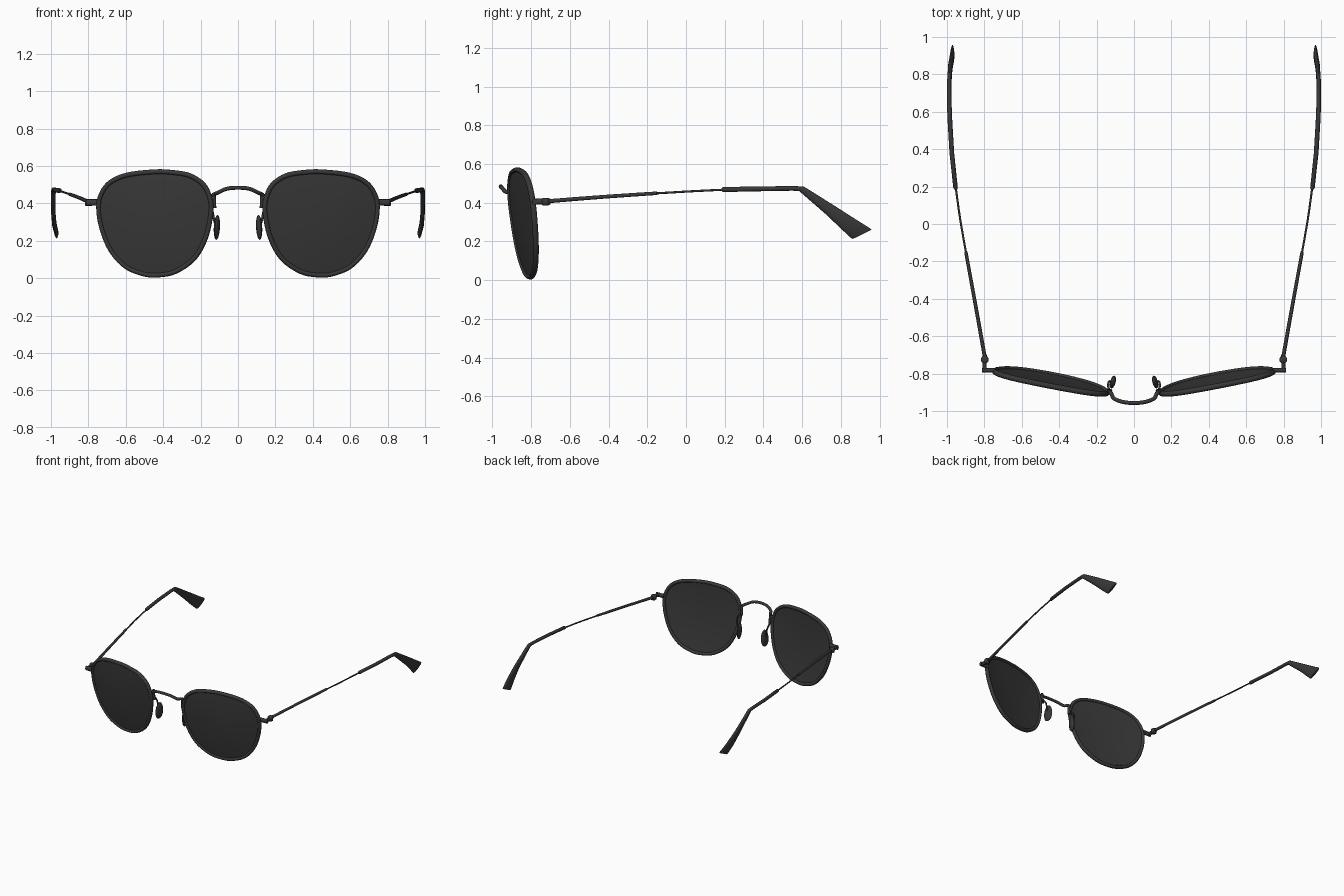
import bpy, bmesh, math
from mathutils import Vector

cube = bpy.data.objects.get("Cube")
if cube:
    bpy.data.objects.remove(cube, do_unlink=True)

black = bpy.data.materials.new("matte black")
black.use_nodes = True
colour = (0.04, 0.04, 0.04, 1)
black.diffuse_color = colour
bsdf = black.node_tree.nodes["Principled BSDF"]
bsdf.inputs["Base Color"].default_value = colour
bsdf.inputs["Roughness"].default_value = 0.6


def loft(name, rings, closed=False, sides=(1, -1), angle=50):
    """Skin a row of point rings; make a left (+x) and a mirrored right copy."""
    for side in sides:
        bm = bmesh.new()
        rows = [[bm.verts.new((p[0] * side, p[1], p[2])) for p in ring] for ring in rings]
        n = len(rows[0])
        pairs = list(zip(rows, rows[1:]))
        if closed:
            pairs.append((rows[-1], rows[0]))
        else:
            bm.faces.new(rows[0])
            bm.faces.new(rows[-1])
        for a, b in pairs:
            for i in range(n):
                j = (i + 1) % n
                bm.faces.new((a[i], a[j], b[j], b[i]))
        bmesh.ops.recalc_face_normals(bm, faces=bm.faces)
        full = name if len(sides) == 1 else ("left_" if side > 0 else "right_") + name
        mesh = bpy.data.meshes.new(full)
        bm.to_mesh(mesh)
        bm.free()
        mesh.materials.append(black)
        ob = bpy.data.objects.new(full, mesh)
        bpy.context.collection.objects.link(ob)
        bpy.ops.object.select_all(action='DESELECT')
        ob.select_set(True)
        bpy.context.view_layer.objects.active = ob
        bpy.ops.object.shade_smooth_by_angle(angle=math.radians(angle))


def ellipse(c, a, b, n=12):
    return [c + a * math.cos(2 * math.pi * i / n) + b * math.sin(2 * math.pi * i / n)
            for i in range(n)]


def spline(points, closed=False, steps=5):
    """Smooth path through the points (Catmull-Rom)."""
    p = [Vector(q) for q in points]
    n = len(p)
    at = (lambda i: p[i % n]) if closed else (lambda i: p[max(0, min(n - 1, i))])
    out = []
    for i in range(n if closed else n - 1):
        a, b, c, d = at(i - 1), at(i), at(i + 1), at(i + 2)
        for k in range(steps):
            t = k / steps
            out.append(0.5 * (2 * b + (c - a) * t + (2 * a - 5 * b + 4 * c - d) * t * t
                              + (3 * b - a - 3 * c + d) * t ** 3))
    return out if closed else out + [p[-1]]


def tube(name, path, r0, r1=None, ref=(0, 0, 1), closed=False, squash=1, **kw):
    """Sweep an ellipse along a path; squash scales it along ref."""
    r1 = r0 if r1 is None else r1
    n, ref, rings = len(path), Vector(ref), []
    for i, c in enumerate(path):
        if closed:
            t = path[(i + 1) % n] - path[i - 1]
        else:
            t = path[min(i + 1, n - 1)] - path[max(i - 1, 0)]
        t.normalize()
        side = t.cross(ref).normalized()
        up = side.cross(t)
        r = r0 + (r1 - r0) * i / max(1, n - 1)
        rings.append(ellipse(c, side * r, up * r * squash))
    loft(name, rings, closed, **kw)


# Lens outline as (x, z); the lens plane is turned outward and tilted
CX, CZ = 0.443, 0.293
OUTLINE = [(0.45, 0.581), (0.60, 0.563), (0.695, 0.52), (0.745, 0.45), (0.757, 0.37),
           (0.738, 0.26), (0.69, 0.145), (0.61, 0.055), (0.51, 0.012), (0.43, 0.005),
           (0.33, 0.025), (0.225, 0.10), (0.16, 0.22), (0.132, 0.36), (0.14, 0.44),
           (0.175, 0.51), (0.25, 0.56), (0.35, 0.578)]


def on_lens(x, z, bulge=0):
    return Vector((x, -0.836 + 0.19 * (x - CX) - 0.113 * (z - CZ) - bulge, z))


edge = spline([(CX + (x - CX) * 0.962, 0, CZ + (z - CZ) * 0.958) for x, z in OUTLINE], True)


def lens_ring(s, depth):
    return [on_lens(CX + (p.x - CX) * s, CZ + (p.z - CZ) * s, depth + 0.018 * (1 - s * s))
            for p in edge]


# Rims and gently domed lenses
tube("rim", [on_lens(p.x, p.z) for p in edge], 0.013, ref=(0.19, -1, -0.113), closed=True,
     squash=1.15)
scales = [0.02, 0.25, 0.5, 0.75, 0.9, 1.0]
loft("lens", [lens_ring(s, 0.005) for s in scales]
     + [lens_ring(s, -0.005) for s in reversed(scales)])

# Bridge arching forward between the rims
half = [(0.137, -0.893, 0.44), (0.122, -0.905, 0.452), (0.108, -0.932, 0.457),
        (0.062, -0.951, 0.478)]
bridge = half + [(0, -0.957, 0.484)] + [(-x, y, z) for x, y, z in reversed(half)]
tube("bridge", spline(bridge), 0.0105, sides=(1,))

# Mounts, wire arms and pads at the nose
tube("bridge_mount", [Vector((0.128, -0.897, 0.455)), Vector((0.126, -0.892, 0.375))], 0.010,
     ref=(1, 0, 0))
tube("pad_arm", spline([(0.134, -0.885, 0.385), (0.138, -0.862, 0.375), (0.134, -0.843, 0.345),
                        (0.125, -0.842, 0.30), (0.115, -0.843, 0.27)]), 0.006, ref=(1, 0, 0))
pad = []
for i in range(11):
    u = math.pi * (0.04 + 0.92 * i / 10)
    w = math.sin(u)
    drop = 0.272 + 0.067 * math.cos(u)
    pad.append(ellipse(Vector((0.113 + 0.05 * (0.272 - drop), -0.845, drop)),
                       Vector((0.014 * w, 0.004 * w, 0)),
                       Vector((-0.009 * w, 0.033 * w * (1.05 - 0.15 * math.cos(u)), 0))))
loft("nose_pad", pad)

# End pieces and hinges
tube("end_piece", [Vector((0.742, -0.783, 0.405)), Vector((0.775, -0.783, 0.405)),
                   Vector((0.812, -0.782, 0.405))], 0.012, 0.012, squash=1.45)
tube("hinge_link", [Vector((0.799, -0.788, 0.405)), Vector((0.798, -0.70, 0.407))], 0.011,
     squash=1.4)
hinge = Vector((0.798, -0.725, 0.405))
loft("hinge_barrel", [ellipse(hinge + Vector((0, 0, h)), Vector((r, 0, 0)), Vector((0, r, 0)), 16)
                      for h, r in ((-0.019, 0.015), (-0.014, 0.021), (0.014, 0.021),
                                   (0.019, 0.015))])

# Temple arms: a thicker rod running into a thin wire
tube("temple_rod", spline([(0.798, -0.71, 0.408), (0.848, -0.43, 0.43), (0.899, -0.15, 0.449)]),
     0.0105, 0.009, ref=(1, 0, 0))
tube("temple_wire", spline([(0.897, -0.16, 0.448), (0.93, 0.03, 0.459), (0.955, 0.21, 0.468)]),
     0.0055, ref=(1, 0, 0))

# Ear tips: x, top edge (y, z), bottom edge (y, z), half thickness
TIP = [(0.953, 0.185, 0.476, 0.185, 0.458, 0.008), (0.954, 0.192, 0.481, 0.192, 0.455, 0.012),
       (0.974, 0.38, 0.484, 0.38, 0.459, 0.0125), (0.984, 0.55, 0.486, 0.55, 0.462, 0.0125),
       (0.986, 0.607, 0.484, 0.585, 0.460, 0.0125), (0.987, 0.64, 0.464, 0.61, 0.438, 0.0125),
       (0.988, 0.78, 0.376, 0.725, 0.338, 0.012), (0.982, 0.88, 0.312, 0.80, 0.266, 0.012),
       (0.971, 0.952, 0.267, 0.852, 0.218, 0.011), (0.970, 0.958, 0.260, 0.862, 0.213, 0.008)]
rings = []
for x, yt, zt, yb, zb, thick in TIP:
    top, bottom = Vector((x, yt, zt)), Vector((x, yb, zb))
    rings.append(ellipse((top + bottom) / 2, Vector((thick, 0, 0)), (top - bottom) / 2, 16))
loft("ear_tip", rings)
